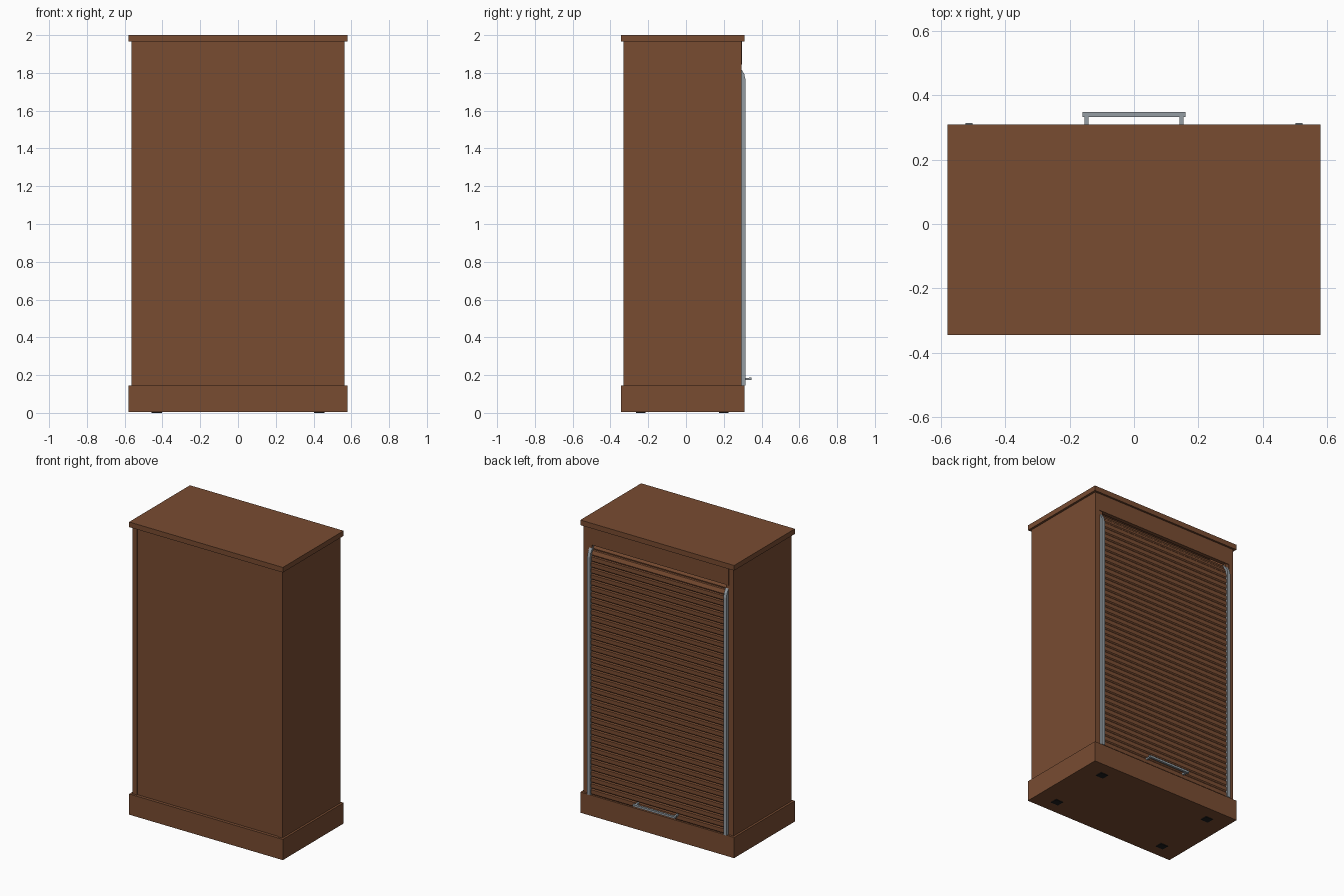
import bpy
import bmesh
from mathutils import Vector

if "Cube" in bpy.data.objects:
    bpy.data.objects.remove(bpy.data.objects["Cube"])


def material(name, color):
    m = bpy.data.materials.new(name)
    m.use_nodes = True
    m.diffuse_color = (*color, 1)
    m.node_tree.nodes["Principled BSDF"].inputs["Base Color"].default_value = (*color, 1)
    return m


wood = material("brown wood", (0.19, 0.072, 0.031))
metal = material("grey metal", (0.30, 0.34, 0.37))
rubber = material("black rubber", (0.012, 0.012, 0.012))


def add_prism(bm, profile, x0, x1):
    """Extrude a closed y-z outline along x."""
    ends = [[bm.verts.new((x, y, z)) for y, z in profile] for x in (x0, x1)]
    bm.faces.new(ends[0])
    bm.faces.new(reversed(ends[1]))
    n = len(profile)
    for i in range(n):
        j = (i + 1) % n
        bm.faces.new((ends[0][i], ends[1][i], ends[1][j], ends[0][j]))


def finish(bm, name, mat):
    bmesh.ops.recalc_face_normals(bm, faces=bm.faces)
    mesh = bpy.data.meshes.new(name)
    bm.to_mesh(mesh)
    bm.free()
    mesh.materials.append(mat)
    obj = bpy.data.objects.new(name, mesh)
    bpy.context.collection.objects.link(obj)
    return obj


def box(name, mat, x, y, z):
    bm = bmesh.new()
    add_prism(bm, [(y[0], z[0]), (y[1], z[0]), (y[1], z[1]), (y[0], z[1])], *x)
    return finish(bm, name, mat)


# Carcass
box("plinth", wood, (-0.58, 0.58), (-0.345, 0.31), (0.004, 0.145))
box("top_board", wood, (-0.58, 0.58), (-0.345, 0.31), (1.965, 2.0))
box("front_panel", wood, (-0.53, 0.53), (-0.324, -0.295), (0.145, 1.965))
box("header", wood, (-0.53, 0.53), (0.27, 0.297), (1.845, 1.965))
for side, s in (("left", 1), ("right", -1)):
    box(side + "_side_panel", wood, sorted((0.53 * s, 0.565 * s)), (-0.33, 0.295), (0.145, 1.965))
    for end, y in (("front", -0.24), ("back", 0.2)):
        x = 0.43 * s
        box(f"{side}_{end}_foot", rubber, (x - 0.028, x + 0.028), (y - 0.025, y + 0.025), (0, 0.01))

# Shared track (y, z) that runs up and curls in under the header
track = [Vector(p) for p in ((0.303, 0.145), (0.303, 1.765), (0.297, 1.79),
                             (0.282, 1.815), (0.255, 1.838))]


def along(distance):
    """Point and tangent on the track at a given length."""
    for a, b in zip(track, track[1:]):
        step = (b - a).length
        if distance <= step:
            break
        distance -= step
    tangent = (b - a).normalized()
    return a + tangent * distance, tangent


# Metal guide rails
outer, inner = [], []
for i, p in enumerate(track):
    t = (track[min(i + 1, len(track) - 1)] - track[max(i - 1, 0)]).normalized()
    n = Vector((t.y, -t.x))
    outer.append(p + n * 0.012)
    inner.append(p - n * 0.012)
for side, s in (("left", 1), ("right", -1)):
    bm = bmesh.new()
    add_prism(bm, outer + inner[::-1], 0.503 * s, 0.525 * s)
    finish(bm, side + "_guide_rail", metal)

# Tambour shutter made of chamfered slats
length = sum((b - a).length for a, b in zip(track, track[1:]))
count = 42
pitch = length / count
bm = bmesh.new()
for i in range(count):
    p, _ = along(i * pitch)
    q, _ = along((i + 1) * pitch)
    t = (q - p).normalized()
    n = Vector((t.y, -t.x))
    shape = ((0, -0.012), (0, -0.006), (0.007, 0), (pitch - 0.007, 0),
             (pitch, -0.006), (pitch, -0.012))
    add_prism(bm, [p + t * u + n * v for u, v in shape], -0.51, 0.51)
finish(bm, "tambour_slats", wood)

# Side strips closing the gap beside the rails
for side, s in (("left", 1), ("right", -1)):
    box(side + "_edge_strip", wood, sorted((0.505 * s, 0.53 * s)), (0.27, 0.292), (0.145, 1.845))

# Pull handle
box("handle_bar", metal, (-0.16, 0.16), (0.333, 0.348), (0.173, 0.187))
for side, s in (("left", 1), ("right", -1)):
    box(side + "_handle_post", metal, sorted((0.141 * s, 0.154 * s)), (0.295, 0.335), (0.174, 0.186))
